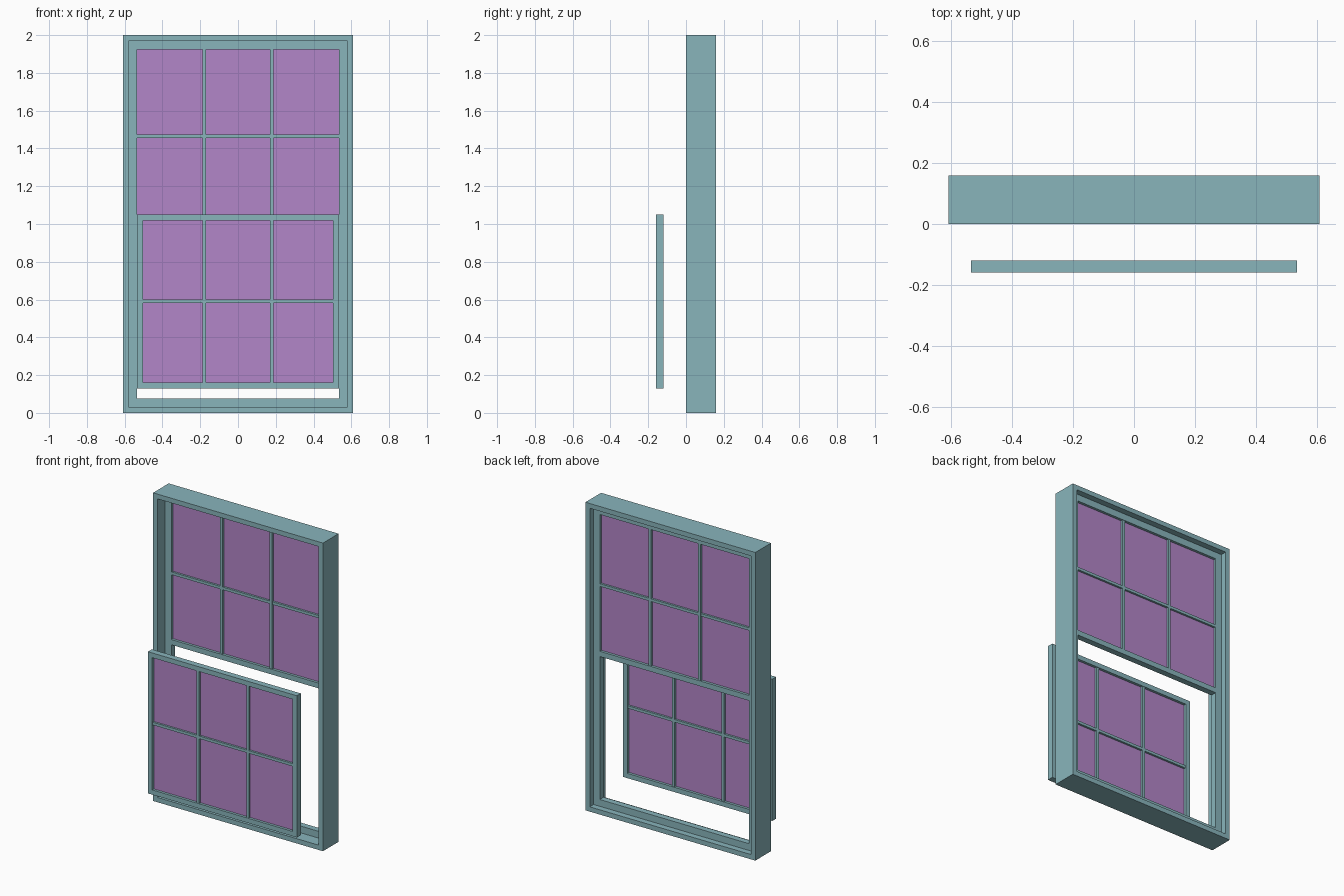
import bpy, bmesh

if "Cube" in bpy.data.objects:
    bpy.data.objects.remove(bpy.data.objects["Cube"])

def material(name, rgb):
    m = bpy.data.materials.new(name)
    m.diffuse_color = (*rgb, 1)
    m.use_nodes = True
    m.node_tree.nodes["Principled BSDF"].inputs["Base Color"].default_value = m.diffuse_color
    return m

PAINT = material("paint", (0.25, 0.46, 0.50))
GLASS = material("glass", (0.45, 0.24, 0.58))

def finish(bm, name, mat):
    bmesh.ops.recalc_face_normals(bm, faces=bm.faces[:])
    me = bpy.data.meshes.new(name)
    bm.to_mesh(me)
    bm.free()
    me.materials.append(mat)
    ob = bpy.data.objects.new(name, me)
    bpy.context.collection.objects.link(ob)
    return ob

def box(name, x0, x1, y0, y1, z0, z1, mat=PAINT):
    bm = bmesh.new()
    bmesh.ops.create_cube(bm, size=1)
    for v in bm.verts:
        v.co.x = (x0 + x1) / 2 + v.co.x * (x1 - x0)
        v.co.y = (y0 + y1) / 2 + v.co.y * (y1 - y0)
        v.co.z = (z0 + z1) / 2 + v.co.z * (z1 - z0)
    return finish(bm, name, mat)

def mitred_ring(name, half_w, z0, z1, profile):
    """Sweep a closed (inset, y) profile round a rectangle with mitred corners."""
    bm = bmesh.new()
    loops = []
    for sx, top in ((-1, 0), (1, 0), (1, 1), (-1, 1)):
        loops.append([bm.verts.new((sx * (half_w - i), y, z1 - i if top else z0 + i))
                      for i, y in profile])
    n = len(profile)
    for c in range(4):
        a, b = loops[c], loops[(c + 1) % 4]
        for k in range(n):
            bm.faces.new((a[k], a[(k + 1) % n], b[(k + 1) % n], b[k]))
    return finish(bm, name, PAINT)

HALF = 0.535      # half width of the opening and sashes
BAR = 0.009       # half width of a glazing bar

def glazing(prefix, y, half_glass, z0, z1, bar_z):
    # pane and the 3 x 2 grid of bars
    box(prefix + "_glass", -half_glass, half_glass, y - 0.003, y + 0.003, z0, z1, GLASS)
    for side, x in (("left", -HALF / 3), ("right", HALF / 3)):
        box(f"{prefix}_{side}_bar", x - BAR, x + BAR, y - 0.017, y + 0.017, z0, z1)
    box(prefix + "_cross_bar", -half_glass, half_glass, y - 0.016, y + 0.016,
        bar_z - BAR, bar_z + BAR)

# Outer frame: rim with a stop running round the inside
mitred_ring("window_frame", 0.61, 0, 2, [
    (0, 0), (0.031, 0), (0.031, 0.08), (0.075, 0.08),
    (0.075, 0.12), (0.031, 0.12), (0.031, 0.16), (0, 0.16)])

# Fixed upper glazing with its meeting rail
box("meeting_rail", -HALF, HALF, 0.08, 0.12, 1.003, 1.037)
glazing("upper", 0.10, HALF, 1.035, 1.926, 1.465)

# Lower sash, pulled out in front
mitred_ring("lower_sash", HALF, 0.13, 1.05, [
    (0, -0.16), (0.031, -0.16), (0.031, -0.12), (0, -0.12)])
glazing("lower", -0.14, HALF - 0.031, 0.161, 1.019, 0.59)
